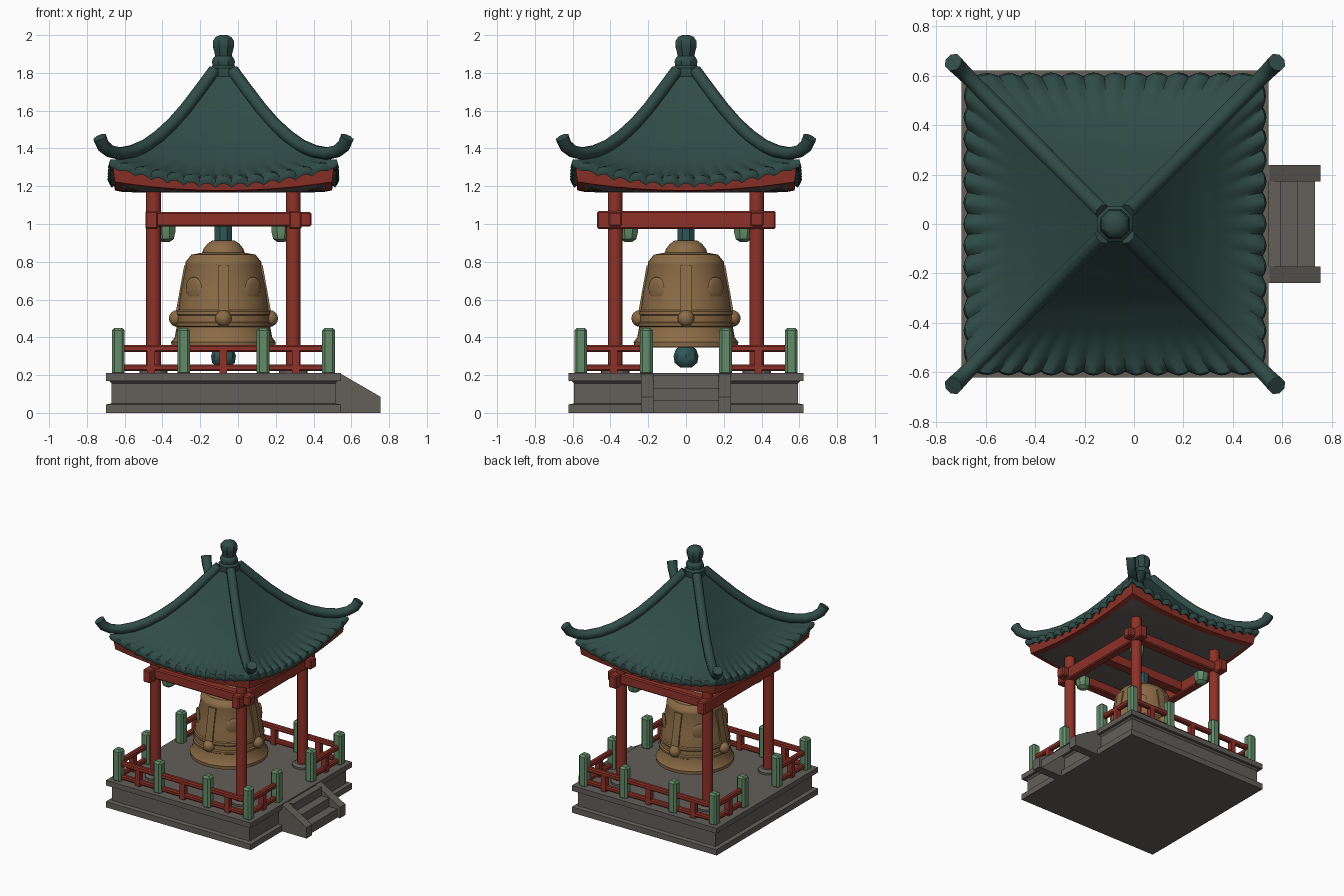
import bpy, bmesh, math
from mathutils import Vector

if "Cube" in bpy.data.objects:
    bpy.data.objects.remove(bpy.data.objects["Cube"])

CX = -0.077  # pavilion axis; the stair sticks out on +x


def material(name, rgb):
    m = bpy.data.materials.new(name)
    m.diffuse_color = (*rgb, 1)
    m.use_nodes = True
    m.node_tree.nodes["Principled BSDF"].inputs["Base Color"].default_value = m.diffuse_color
    return m


TEAL = material("roof teal", (0.029, 0.072, 0.062))
RED = material("lacquer red", (0.27, 0.032, 0.021))
GREEN = material("post green", (0.125, 0.26, 0.14))
BRONZE = material("bell bronze", (0.26, 0.15, 0.062))
STONE = material("stone grey", (0.125, 0.116, 0.102))
HOOK = material("hook teal", (0.03, 0.095, 0.095))


def finish(name, bm, mats, smooth=None, recalc=True):
    if recalc:
        bmesh.ops.recalc_face_normals(bm, faces=bm.faces)
    me = bpy.data.meshes.new(name)
    bm.to_mesh(me)
    bm.free()
    for m in mats if isinstance(mats, list) else [mats]:
        me.materials.append(m)
    ob = bpy.data.objects.new(name, me)
    bpy.context.collection.objects.link(ob)
    ob.location.x = CX
    if smooth:
        bpy.context.view_layer.objects.active = ob
        ob.select_set(True)
        bpy.ops.object.shade_smooth_by_angle(angle=math.radians(smooth))
        ob.select_set(False)
    return ob


def box(name, x0, x1, y0, y1, z0, z1, mat, bevel=0):
    bm = bmesh.new()
    bmesh.ops.create_cube(bm, size=1)
    for v in bm.verts:
        v.co = Vector(((x0 + x1) / 2 + v.co.x * (x1 - x0),
                       (y0 + y1) / 2 + v.co.y * (y1 - y0),
                       (z0 + z1) / 2 + v.co.z * (z1 - z0)))
    if bevel:
        bmesh.ops.bevel(bm, geom=bm.edges[:], offset=bevel, segments=1, affect='EDGES')
    return finish(name, bm, mat)


def lathe(name, profile, n, mat, x=0, y=0, smooth=40, turn=0.0):
    bm = bmesh.new()
    rings = [[bm.verts.new((x + r * math.cos(turn + math.tau * i / n),
                            y + r * math.sin(turn + math.tau * i / n), z))
              for i in range(n)] for r, z in profile]
    for a, b in zip(rings, rings[1:]):
        for i in range(n):
            j = (i + 1) % n
            bm.faces.new((a[i], a[j], b[j], b[i]))
    bm.faces.new(rings[0][::-1])
    bm.faces.new(rings[-1])
    return finish(name, bm, mat, smooth)


def ball(name, x, y, z, scale, mat, seg=12, turn=0.0):
    bm = bmesh.new()
    bmesh.ops.create_uvsphere(bm, u_segments=seg, v_segments=8, radius=1)
    for v in bm.verts:
        c = Vector((v.co.x * scale[0], v.co.y * scale[1], v.co.z * scale[2]))
        v.co = Vector((x + c.x * math.cos(turn) - c.y * math.sin(turn),
                       y + c.x * math.sin(turn) + c.y * math.cos(turn), z + c.z))
    return finish(name, bm, mat, 40)


def square_loft(name, rings, n, mats, smooth, cap=True):
    """rings: list of (function t -> (half size, z), material of the band below it)"""
    bm = bmesh.new()
    loops = []
    for f, _ in rings:
        loop = []
        for k in range(4):
            a = k * math.pi / 2
            for i in range(n):
                t = -1 + 2 * i / n
                r, z = f(t)
                p = t * min(r, f(-1)[0])
                loop.append(bm.verts.new((r * math.cos(a) - p * math.sin(a),
                                          r * math.sin(a) + p * math.cos(a), z)))
        loops.append(loop)
    for (a, b), (_, m) in zip(zip(loops, loops[1:]), rings):
        for i in range(4 * n):
            j = (i + 1) % (4 * n)
            bm.faces.new((a[i], a[j], b[j], b[i])).material_index = m
    if cap:
        bm.faces.new(loops[-1]).material_index = rings[-1][1]
    return finish(name, bm, mats, smooth)


# Stone platform with stepped moulding
plat = [(0.622, 0), (0.622, 0.045), (0.592, 0.05), (0.592, 0.155), (0.605, 0.168),
        (0.622, 0.17), (0.622, 0.21)]
lathe("platform", [(r * math.sqrt(2), z) for r, z in plat], 4, STONE, smooth=None, turn=math.pi / 4)

# Stair: two sloping cheeks and a stepped sheet between
for s in (-1, 1):
    bm = bmesh.new()
    prof = [(0.59, 0), (0.832, 0), (0.832, 0.085), (0.625, 0.205), (0.59, 0.205)]
    f = bm.faces.new([bm.verts.new((x, s * 0.172, z)) for x, z in prof])
    ext = bmesh.ops.extrude_face_region(bm, geom=[f])
    bmesh.ops.translate(bm, vec=(0, s * 0.066, 0),
                        verts=[g for g in ext["geom"] if isinstance(g, bmesh.types.BMVert)])
    finish("stair_cheek", bm, STONE)
bm = bmesh.new()
prof = [(0.60, 0.2), (0.672, 0.2), (0.672, 0.133), (0.74, 0.133), (0.74, 0.067), (0.81, 0.067), (0.81, 0)]
sides = [[bm.verts.new((x, y, z)) for x, z in prof] for y in (-0.175, 0.175)]
for i in range(len(prof) - 1):
    bm.faces.new((sides[0][i], sides[0][i + 1], sides[1][i + 1], sides[1][i]))
finish("stair_steps", bm, STONE, recalc=False)

# Columns, their pads and rounded brackets
for sx in (-1, 1):
    for sy in (-1, 1):
        lathe("column", [(0.039, 0.21), (0.039, 1.2)], 12, RED, sx * 0.37, sy * 0.375)
        lathe("column_pad", [(0.075, 0.205), (0.075, 0.225), (0.055, 0.24)], 12, STONE, sx * 0.37, sy * 0.375, 30)
        lathe("bracket", [(0.022, 0.905), (0.045, 0.92), (0.054, 0.955), (0.054, 0.99), (0.04, 1.0)],
              8, GREEN, sx * 0.305, sy * 0.305, 30, math.pi / 8)

# Tie beams and the beam that carries the bell
for s in (-1, 1):
    box("cross_beam", -0.41, 0.465, s * 0.375 - 0.035, s * 0.375 + 0.035, 0.988, 1.064, RED, 0.008)
    box("side_beam", s * 0.38 - 0.033, s * 0.38 + 0.033, -0.47, 0.475, 0.973, 1.07, RED, 0.008)
box("bell_beam", -0.38, 0.38, -0.035, 0.035, 0.99, 1.06, RED)

# Railing: posts, two rails per bay, one baluster; bays on x sides leave an opening
H = 0.557
stops = [-H, -0.21, 0.21, H]


def post(x, y):
    box("railing_post", x - 0.034, x + 0.034, y - 0.034, y + 0.034, 0.2, 0.45, GREEN, 0.014)


def bay(along_x, fixed, a, b):
    for w, z0, z1 in ((0.018, 0.322, 0.36), (0.018, 0.222, 0.256)):
        d = (a, b, fixed - w, fixed + w) if along_x else (fixed - w, fixed + w, a, b)
        box("rail", *d, z0, z1, RED, 0.008)
    m = (a + b) / 2
    x, y = (m, fixed) if along_x else (fixed, m)
    box("baluster", x - 0.02, x + 0.02, y - 0.02, y + 0.02, 0.21, 0.33, RED)


for s in (-1, 1):
    for p in stops:
        post(p, s * H)
    for p in stops[1:3]:
        post(s * H, p)
    for a, b in zip(stops, stops[1:]):
        bay(True, s * H, a, b)
        if a != stops[1]:
            bay(False, s * H, a, b)

# Bell with bands, bosses, ribs and raised medallions
bell = [(0.235, 0.36), (0.25, 0.345), (0.275, 0.35), (0.277, 0.375), (0.258, 0.40), (0.248, 0.455),
        (0.255, 0.46), (0.255, 0.475), (0.246, 0.482), (0.244, 0.515), (0.25, 0.522), (0.248, 0.538),
        (0.24, 0.545), (0.226, 0.65), (0.2, 0.775), (0.202, 0.785), (0.2, 0.80), (0.188, 0.815),
        (0.17, 0.838), (0.112, 0.848), (0.106, 0.868), (0.085, 0.895), (0.06, 0.912)]
lathe("bell", bell, 32, BRONZE, smooth=35)
for k in range(4):
    a = k * math.pi / 2
    c, s = math.cos(a), math.sin(a)
    ball("bell_boss", 0.245 * c, 0.245 * s, 0.5, (0.044,) * 3, BRONZE)
    bm = bmesh.new()
    bmesh.ops.create_cube(bm, size=1)
    for v in bm.verts:
        r = (0.243 if v.co.z < 0 else 0.2) + v.co.x * 0.016
        p, z = v.co.y * 0.06, 0.66 + v.co.z * 0.24
        v.co = Vector((r * c - p * s, r * s + p * c, z))
    finish("bell_rib", bm, BRONZE)
    a += math.pi / 4
    ball("bell_medallion", 0.222 * math.cos(a), 0.222 * math.sin(a), 0.66, (0.012, 0.06, 0.06), BRONZE, 12, a)
lathe("bell_hook", [(0.05, 0.9), (0.05, 1.0)], 8, HOOK, turn=math.pi / 8)
lathe("clapper", [(0.03, 0.24), (0.06, 0.265), (0.066, 0.30), (0.055, 0.335), (0.025, 0.36), (0.02, 0.85)],
      8, HOOK)


# Red eave board with curved lower edge, grey soffit inside it
def eave(r, mid, lift):
    return lambda t: (r, mid + lift * t * t)


square_loft("eave_and_soffit", [(eave(0.585, 1.245, 0.06), 0), (eave(0.575, 1.178, 0.045), 0),
                                (eave(0.535, 1.17, 0.04), 1), (eave(0.43, 1.166, 0.005), 1),
                                (eave(0.2, 1.166, 0), 1)], 16, [RED, STONE], 30)

# Concave tiled roof: height falls along the hip line, sags mid-side, scalloped at the rim
hip = [(0.03, 1.84), (0.075, 1.77), (0.2, 1.595), (0.33, 1.455), (0.45, 1.372), (0.53, 1.345), (0.62, 1.34)]


def hip_z(r):
    for (r0, z0), (r1, z1) in zip(hip, hip[1:]):
        if r <= r1:
            return z0 + (z1 - z0) * (r - r0) / (r1 - r0)
    return hip[-1][1]


TILES = 14


def tile(r, drop=0.0):
    def f(t):
        w = abs(math.cos(math.pi * TILES * (t + 1) / 2))
        k = max(0, (r - 0.42) / 0.18) ** 2
        edge = 1 - t ** 8
        z = hip_z(r) - 0.095 * (r / 0.6) ** 2 * (1 - t * t) + 0.022 * k * (w - 0.6) * edge
        return r + 0.014 * k * (w - 0.5) * edge, z - drop
    return f


radii = [0.04, 0.075, 0.12, 0.16, 0.2, 0.24, 0.285, 0.33, 0.37, 0.41, 0.45, 0.49, 0.53, 0.565, 0.6]
rings = [(tile(r), 0) for r in radii] + [(tile(0.606, 0.02), 0), (tile(0.598, 0.042), 0), (tile(0.55, 0.03), 0)]
square_loft("roof", rings, 84, TEAL, 50, cap=False)

# Hip ridges with upturned ends
path = [(0.05, 1.81, 0.034), (0.12, 1.715, 0.034), (0.2, 1.61, 0.034), (0.27, 1.53, 0.034), (0.34, 1.465, 0.035),
        (0.41, 1.415, 0.035), (0.48, 1.385, 0.035), (0.55, 1.373, 0.034), (0.6, 1.385, 0.034),
        (0.635, 1.412, 0.036), (0.655, 1.458, 0.038)]
pts = [Vector((r * math.sqrt(2), z)) for r, z, _ in path]
for k in range(4):
    a = math.pi / 4 + k * math.pi / 2
    bm = bmesh.new()
    loops = []
    for i, p in enumerate(pts):
        d = (pts[min(i + 1, len(pts) - 1)] - pts[max(i - 1, 0)]).normalized()
        loop = []
        for j in range(8):
            u = math.tau * (j + 0.5) / 8
            side, up = path[i][2] * math.cos(u), path[i][2] * math.sin(u)
            x, z = p.x - d.y * up, p.y + d.x * up
            loop.append(bm.verts.new((x * math.cos(a) - side * math.sin(a),
                                      x * math.sin(a) + side * math.cos(a), z)))
        loops.append(loop)
    for A, B in zip(loops, loops[1:]):
        for j in range(8):
            bm.faces.new((A[j], A[(j + 1) % 8], B[(j + 1) % 8], B[j]))
    bm.faces.new(loops[0])
    bm.faces.new(loops[-1])
    finish("hip_ridge", bm, TEAL, 50)

# Finial
lathe("finial", [(0.07, 1.77), (0.077, 1.795), (0.076, 1.825), (0.062, 1.838), (0.066, 1.86), (0.06, 1.876),
                 (0.048, 1.89), (0.052, 1.91), (0.061, 1.94), (0.061, 1.968), (0.045, 1.99), (0.02, 2.0)],
      8, TEAL, smooth=35, turn=math.pi / 8)
